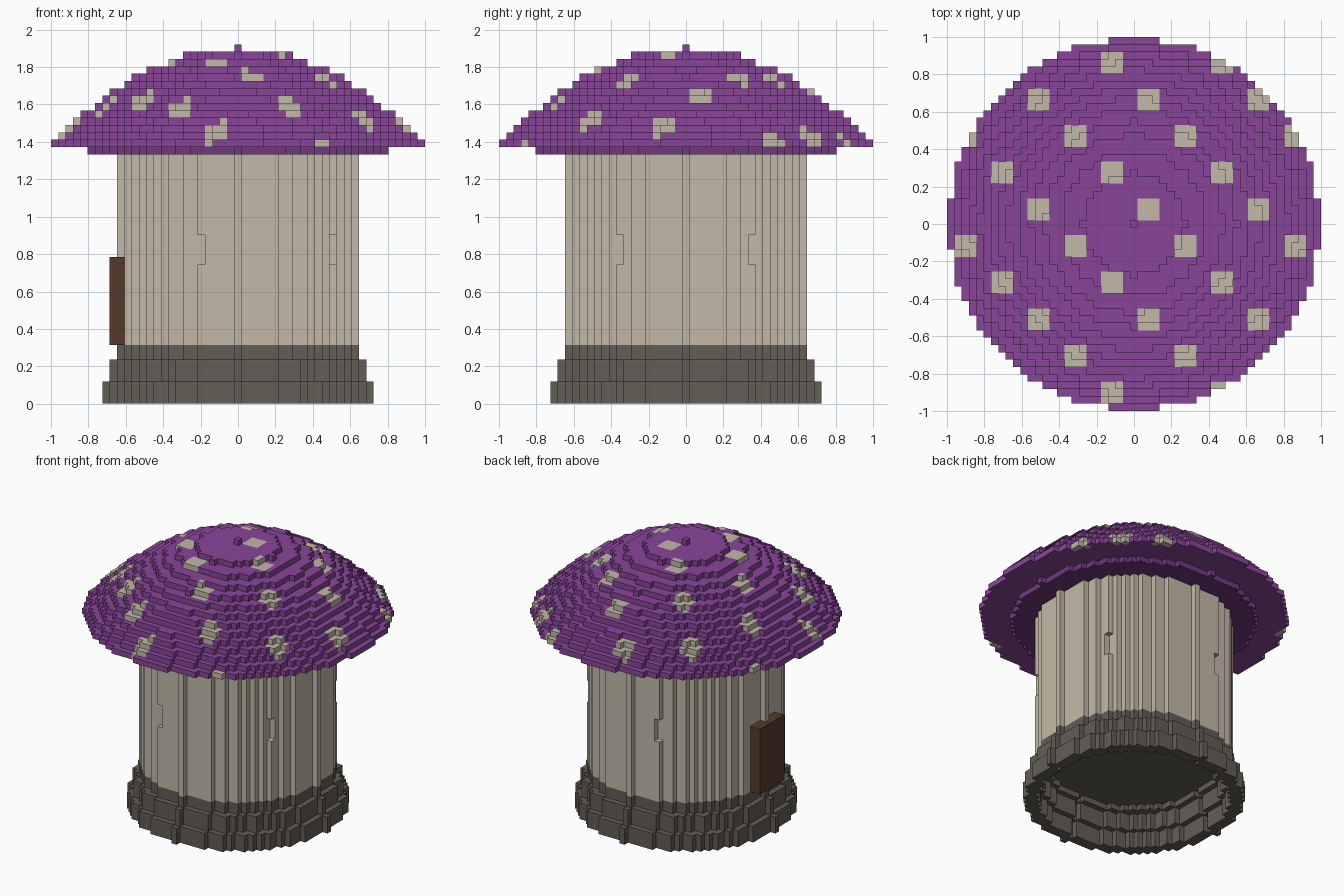
import bpy
import bmesh
import math

cube = bpy.data.objects.get("Cube")
if cube:
    bpy.data.objects.remove(cube, do_unlink=True)

U = 2 / 51  # size of one block


def material(name, rgb):
    """Flat material from 0-255 sRGB values."""
    lin = [((c / 255 + 0.055) / 1.055) ** 2.4 for c in rgb] + [1.0]
    m = bpy.data.materials.new(name)
    m.use_nodes = True
    m.diffuse_color = lin
    bsdf = m.node_tree.nodes["Principled BSDF"]
    bsdf.inputs["Base Color"].default_value = lin
    bsdf.inputs["Roughness"].default_value = 0.9
    return m


purple = material("cap purple", (136, 69, 153))
dark_purple = material("dark purple", (112, 56, 126))
cream = material("cream", (194, 186, 168))
stone = material("stone grey", (98, 93, 86))
brown = material("door brown", (84, 58, 42))


def disc(r2):
    """Block cells whose centre lies within the squared radius."""
    n = int(math.sqrt(r2)) + 1
    return {(x, y) for x in range(-n, n + 1) for y in range(-n, n + 1)
            if x * x + y * y <= r2}


def runs(cells, key):
    """Merge cells along x into strips (x0, x1, y, key)."""
    out = []
    for x, y in sorted(cells, key=lambda c: (c[1], c[0])):
        k = key((x, y))
        if out and out[-1][1:] == [x - 1, y, k]:
            out[-1][1] = x
        else:
            out.append([x, x, y, k])
    return out


def build(name, slabs, mats, spot=lambda c: 0):
    """Stack slabs of (cells, bottom layer, top layer) into one blocky mesh."""
    bm = bmesh.new()

    def face(pts, mat):
        f = bm.faces.new([bm.verts.new((x * U, y * U, z * U)) for x, y, z in pts])
        f.material_index = mat

    for i, (cells, z0, z1) in enumerate(slabs):
        above = slabs[i + 1][0] if i + 1 < len(slabs) else set()
        below = slabs[i - 1][0] if i else set()
        # outer and inner walls
        for x, y in cells:
            for dx, dy in ((1, 0), (0, 1), (-1, 0), (0, -1)):
                if (x + dx, y + dy) in cells:
                    continue
                cx, cy = x + dx / 2, y + dy / 2
                ax, ay = cx + dy / 2, cy - dx / 2
                bx, by = cx - dy / 2, cy + dx / 2
                face([(ax, ay, z0), (bx, by, z0), (bx, by, z1), (ax, ay, z1)],
                     spot((x, y)))
        # exposed treads
        for x0, x1, y, k in runs(cells - above, spot):
            a, b, c, d = x0 - .5, x1 + .5, y - .5, y + .5
            face([(a, c, z1), (b, c, z1), (b, d, z1), (a, d, z1)], k)
        # exposed undersides
        under = lambda c: 0 if c in above else spot(c)
        for x0, x1, y, k in runs(cells - below, under):
            a, b, c, d = x0 - .5, x1 + .5, y - .5, y + .5
            face([(a, d, z0), (b, d, z0), (b, c, z0), (a, c, z0)], k)

    bmesh.ops.remove_doubles(bm, verts=bm.verts, dist=U / 100)
    mesh = bpy.data.meshes.new(name)
    bm.to_mesh(mesh)
    bm.free()
    for m in mats:
        mesh.materials.append(m)
    obj = bpy.data.objects.new(name, mesh)
    bpy.context.scene.collection.objects.link(obj)
    return obj


# Stepped foundation: hollow rings below a closed floor
build("stone_base", [
    (disc(18 ** 2) - disc(16 ** 2), 0, 3),
    (disc(17 ** 2) - disc(15 ** 2), 3, 6),
    (disc(16 ** 2) - disc(14 ** 2), 6, 7),
    (disc(16 ** 2), 7, 8),
], [stone])

# Stem with four narrow window slots, evenly spaced around from the door
wall = disc(16 ** 2)
slots = {(round(16 * math.cos(math.radians(a))), round(16 * math.sin(math.radians(a))))
         for a in (36, 108, 252, 324)}
build("stem", [(wall, 8, 19), (wall - slots, 19, 23), (wall, 23, 34)], [cream])

# Door slab on the -x side
build("door", [({(x, y) for x in (-17, -16) for y in range(-3, 4)}, 8, 20)], [brown])

# Dark collar under the cap
build("cap_collar", [(disc(20 ** 2), 34, 35)], [dark_purple])


# Parabolic cap in one-block layers, with a diagonal pattern of square spots
def cap_spot(c):
    (a, i), (b, j) = divmod(c[0] - 1, 5), divmod(c[1] - 1, 5)
    return int(i < 3 and j < 3 and (a + b) % 3 == 0)


build("mushroom_cap", [(disc(640 * (13 - k) / 13), 35 + k, 36 + k) for k in range(14)],
      [purple, cream], cap_spot)
